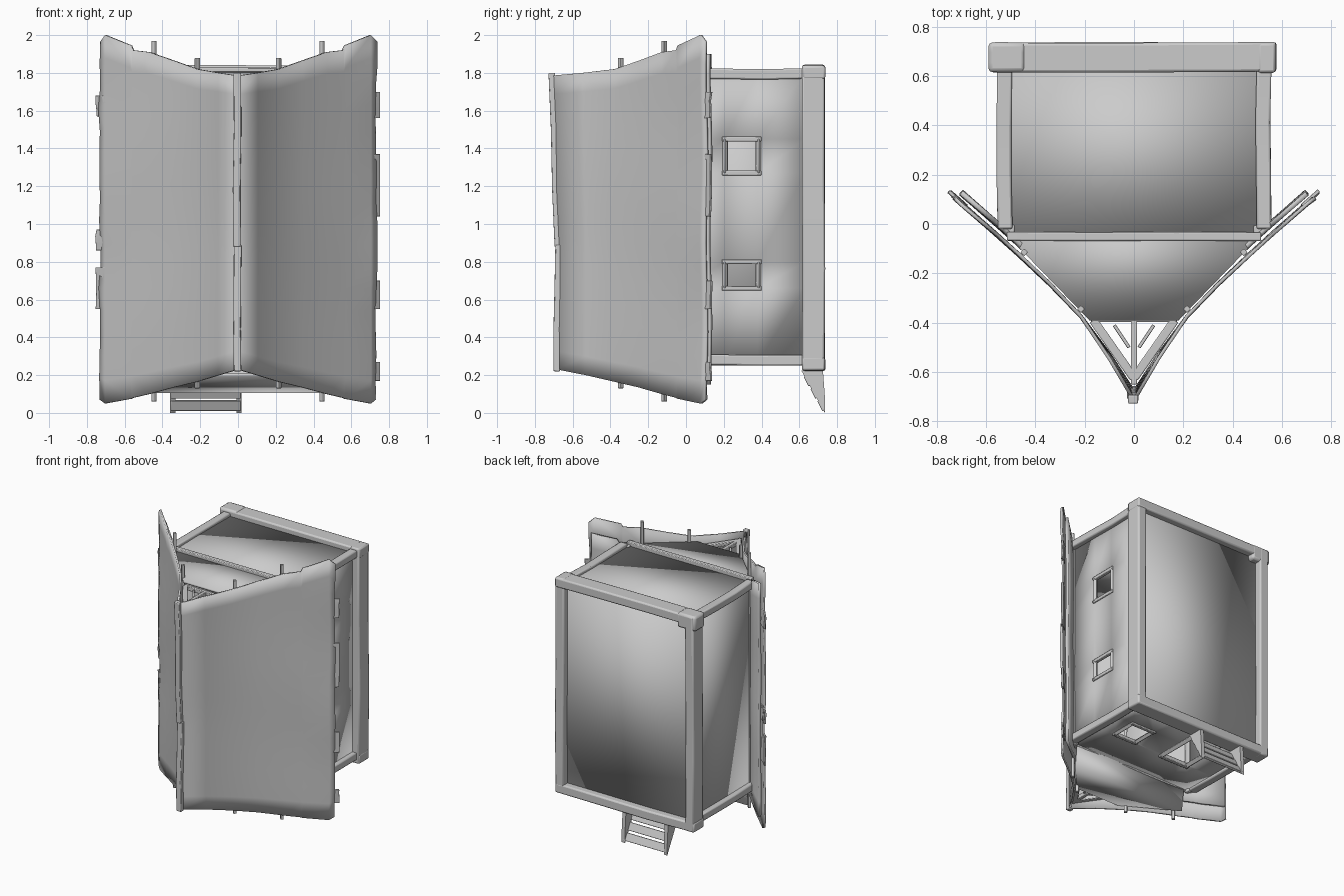
import bpy, bmesh, math, random
from mathutils import Vector

if "Cube" in bpy.data.objects:
    bpy.data.objects.remove(bpy.data.objects["Cube"])
random.seed(4)

def finish(name, verts, faces, solid=0, bevel=0):
    me = bpy.data.meshes.new(name)
    me.from_pydata(verts, [], faces)
    bm = bmesh.new()
    bm.from_mesh(me)
    bmesh.ops.remove_doubles(bm, verts=bm.verts, dist=1e-5)
    bmesh.ops.recalc_face_normals(bm, faces=bm.faces)
    bm.to_mesh(me)
    bm.free()
    ob = bpy.data.objects.new(name, me)
    bpy.context.collection.objects.link(ob)
    if solid:
        m = ob.modifiers.new("thickness", 'SOLIDIFY')
        m.thickness, m.offset = solid, 0
    if bevel:
        m = ob.modifiers.new("worn_edges", 'BEVEL')
        m.width, m.segments = bevel, 2
    bpy.context.view_layer.objects.active = ob
    for o in bpy.context.selected_objects:
        o.select_set(False)
    ob.select_set(True)
    bpy.ops.object.shade_smooth_by_angle(angle=math.radians(40))
    return ob

def beam(name, a, b, w, h, up=(0, 0, 1), jit=0.0):
    """Rectangular timber from a to b; h is measured along up."""
    a, b, up = Vector(a), Vector(b), Vector(up)
    d = (b - a).normalized()
    s = d.cross(up).normalized()
    u = s.cross(d)
    vs, n = [], 3
    for i in range(n + 1):
        c = a.lerp(b, i / n)
        c += (s + u) * random.uniform(-jit, jit)
        vs += [c + s * x * w / 2 + u * y * h / 2 for x, y in ((-1, -1), (1, -1), (1, 1), (-1, 1))]
    fs = [(0, 1, 2, 3), tuple(4 * n + k for k in range(4))]
    for i in range(n):
        fs += [(4 * i + k, 4 * i + (k + 1) % 4, 4 * i + 4 + (k + 1) % 4, 4 * i + 4 + k) for k in range(4)]
    return finish(name, vs, fs, bevel=min(w, h) * 0.15)

def wall(name, place, us, vs, holes=()):
    """Panel from grid lines us, vs; cells listed in holes stay open."""
    pts = [place(u, v) for u in us for v in vs]
    n = len(vs)
    fs = [(i * n + j, i * n + j + 1, (i + 1) * n + j + 1, (i + 1) * n + j)
          for i in range(len(us) - 1) for j in range(n - 1) if (i, j) not in holes]
    return finish(name, pts, fs, solid=0.02)

def frame(name, place, u0, u1, v0, v1, w=0.025, up=(0, 0, 1)):
    """Four timbers round an opening."""
    for k, v in enumerate((v0, v1)):
        beam(f"{name}_rail_{k}", place(u0 - .015, v), place(u1 + .015, v), w, w, up)
    for k, u in enumerate((u0, u1)):
        beam(f"{name}_jamb_{k}", place(u, v0), place(u, v1), w, w, (1, 1, 1))

# roof cross-section, ridge to eave: x, y, bottom z, top z
ROOF = [(.0, -.715, .23, 1.785), (.10, -.545, .20, 1.80), (.215, -.375, .165, 1.82),
        (.34, -.245, .135, 1.865), (.47, -.122, .10, 1.91), (.555, -.045, .08, 1.92), (.565, -.036, .075, 1.945),
        (.70, .082, .05, 2.0), (.73, .108, .07, 1.965)]

def roof_sheet(name, side, inset, trim, cols, thick):
    rows, pts, fs = 16, [], []
    for i, (x, y, z0, z1) in enumerate(cols):
        for j in range(rows + 1):
            z = z0 + trim + (z1 - z0 - 2 * trim) * j / rows
            sag = .035 * min(1, (1.79 - z) / .9) * max(0, 1 - x / .2) if z < 1.79 else 0
            wave = .005 * math.sin(z * 7 + side + x * 5)
            pts.append((side * (x + (random.uniform(-.008, .006) if x > .71 else 0)),
                        y + sag + wave * (x / .7) + inset, z))
    for i in range(len(cols) - 1):
        fs += [(i * (rows + 1) + j, i * (rows + 1) + j + 1, (i + 1) * (rows + 1) + j + 1, (i + 1) * (rows + 1) + j)
               for j in range(rows)]
    return finish(name, pts, fs, solid=thick)

TABS = {1: [(.17, .27), (.55, .70), (1.04, 1.37), (1.56, 1.70)],
        -1: [(.55, .77), (.86, .97), (1.57, 1.68)]}
for s, tag in ((1, "right"), (-1, "left")):
    roof_sheet(f"roof_{tag}", s, 0, 0, ROOF, .014)
    roof_sheet(f"roof_lining_{tag}", s, .045, .10, ROOF[2:-1], .02)
    # loose boards sticking out at the eave
    for k, (z0, z1) in enumerate(TABS[s]):
        beam(f"eave_board_{tag}_{k}", (s * .715, .102, z0), (s * .715, .102, z1), .014, .09, (s * .75, .66, 0), .003)
    # purlins running through under the roof
    for k, (x, y, z0, z1) in enumerate(((.215, -.345, .13, 1.88), (.445, -.115, .06, 1.97))):
        beam(f"purlin_{tag}_{k}", (s * x, y, z0), (s * x, y, z1), .022, .022, (s, -1, 0))

# ridge pole, sagging in the middle
for k, (a, b) in enumerate((((-.005, -.712, 1.80), (-.005, -.677, .88)), ((-.005, -.677, .89), (-.005, -.687, .22)))):
    beam(f"ridge_pole_{k}", a, b, .04, .035, (0, 1, 0), .003)

# open trusses in both gable peaks
for k, z in enumerate((.27, 1.74)):
    beam(f"truss_post_{k}", (0, -.39, z), (0, -.65, z), .025, .03)
    beam(f"truss_tie_{k}", (-.175, -.385, z), (.175, -.385, z), .025, .03)
    for s in (1, -1):
        beam(f"truss_rafter_{k}_{s}", (s * .165, -.39, z), (0, -.625, z), .035, .03)
        beam(f"truss_brace_{k}_{s}", (s * .02, -.50, z), (s * .08, -.41, z), .014, .02)

# gable panels: flat at the back, jettied outwards over the door
finish("gable_back", [(-.50, -.06, 1.80), (.50, -.06, 1.80), (.18, -.39, 1.775), (-.18, -.39, 1.775)],
       [(0, 1, 2, 3)], solid=.015)
finish("gable_front", [(-.47, -.06, .11), (.47, -.06, .11), (.18, -.39, .20), (-.18, -.39, .20),
                       (-.47, -.04, .27), (.47, -.04, .27)], [(0, 1, 2, 3), (0, 1, 5, 4)], solid=.015)

# walls
side_r = lambda y, z: (.51, y, z)
side_l = lambda y, z: (-.51, y, z)
front = lambda x, y: (x, y, .28)
back = lambda x, y: (x, y, 1.79)
wall("wall_right", side_r, [-.03, .205, .38, .63], [.27, .66, .80, 1.27, 1.45, 1.80], {(1, 1), (1, 3)})
wall("wall_left", side_l, [-.03, .63], [.27, 1.80])
wall("wall_back", back, [-.51, .51], [-.05, .63])
wall("wall_front", front, [-.51, -.28, -.06, .19, .37, .51], [-.05, .22, .24, .43, .63],
     {(1, 1), (1, 2), (1, 3), (3, 2)})
outer = lambda y, z: (.515, y, z)
frame("window_upper", outer, .205, .385, 1.27, 1.45)
frame("window_lower", outer, .205, .385, .66, .80)
frame("window_front", lambda x, y: (x, y, .27), .19, .37, .24, .43)
frame("door", lambda x, y: (x, y, .27), -.28, -.06, .22, .61, .03)

# corner posts and wall plates
for s in (1, -1):
    for k, z in enumerate((.28, 1.795)):
        beam(f"corner_post_{s}_{k}", (s * .525, -.02, z), (s * .525, .63, z), .06, .055, (0, 0, 1), .003)
    beam(f"wall_plate_{s}", (s * .505, -.025, .25), (s * .505, -.025, 1.81), .04, .04, (1, 0, 0), .002)
for k, z in enumerate((.28, 1.805)):
    beam(f"cross_beam_{k}", (-.515, -.05, z), (.515, -.05, z), .035, .045, (0, 0, 1), .002)

# foundation: heavy timbers round a recessed floor
for s in (1, -1):
    beam(f"sill_{s}", (s * .54, .675, .225), (s * .54, .675, 1.84), .12, .07, (1, 0, 0), .003)
for k, z in enumerate((.26, 1.805)):
    beam(f"sill_end_{k}", (-.58, .675, z), (.575, .675, z), .12, .07, (0, 0, 1), .003)
beam("sill_corner", (-.515, .615, 1.79), (-.515, .736, 1.79), .15, .11)
wall("floor", lambda x, z: (x, .675, z), [-.53, .53], [.25, 1.81])

# entry steps: triangular stringers with treads
for k, x in enumerate((-.345, .005)):
    tri = [(.61, .225), (.735, .0), (.735, .09), (.725, .225)]
    vs = [(x + dx, y, z) for dx in (-.014, .014) for y, z in tri]
    finish(f"step_stringer_{k}", vs, [(0, 1, 2, 3), (4, 5, 6, 7)] + [(i, (i + 1) % 4, 4 + (i + 1) % 4, 4 + i) for i in range(4)])
for k, z in enumerate((.04, .105, .17)):
    y = .733 - .125 * z / .225 + .005
    beam(f"step_tread_{k}", (-.355, y, z), (.015, y, z), .018, .058, (0, -.45, .9))
